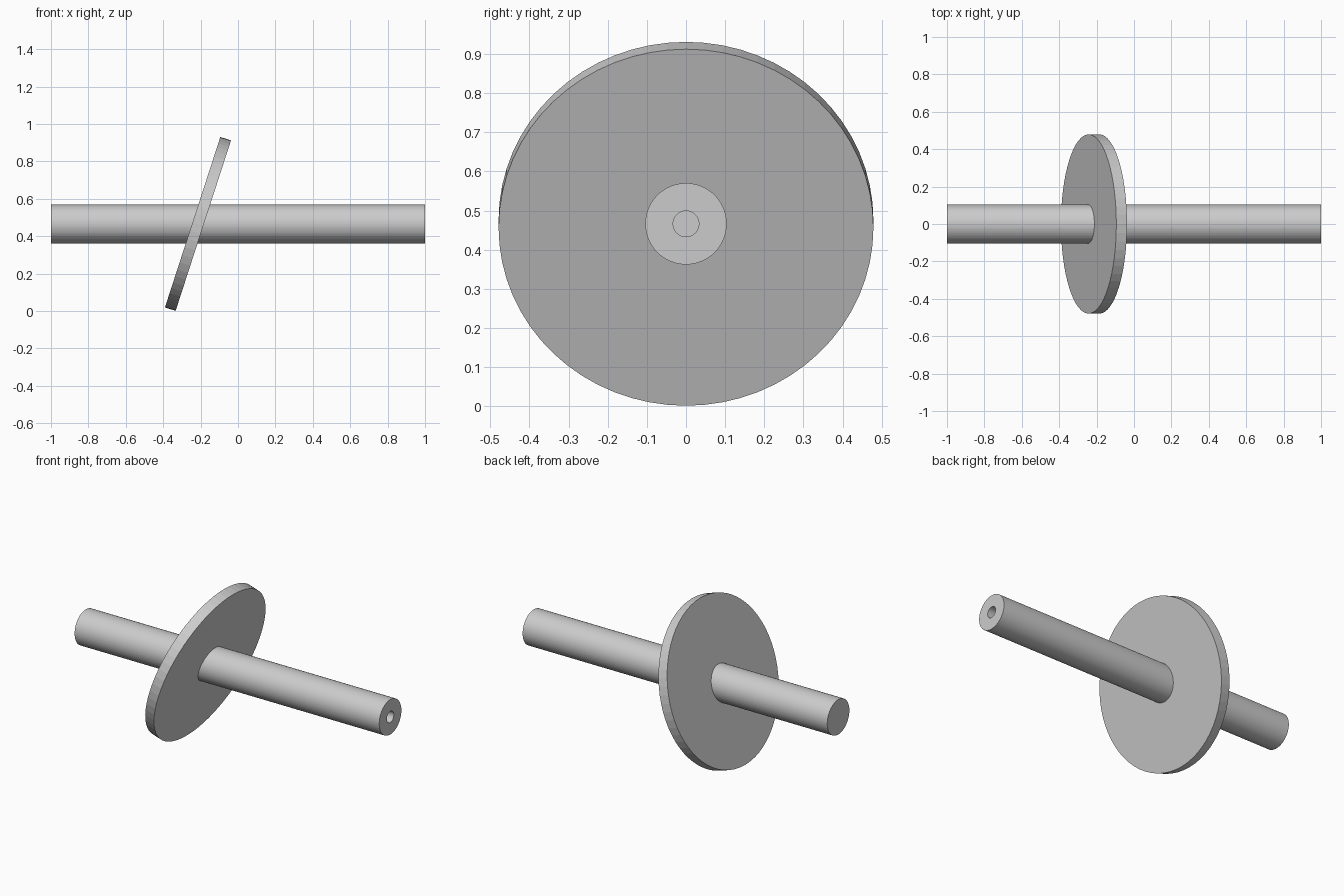
import bpy, bmesh, math
from mathutils import Matrix, Vector

if "Cube" in bpy.data.objects:
    bpy.data.objects.remove(bpy.data.objects["Cube"])

AXIS_Z = 0.466
SIDES = 64


def lathe_x(name, profile, matrix):
    """Revolve (x, radius) points around the local x axis."""
    bm = bmesh.new()
    verts = [bm.verts.new((x, 0, r)) for x, r in profile]
    edges = [bm.edges.new(pair) for pair in zip(verts, verts[1:])]
    bmesh.ops.spin(bm, geom=verts + edges, cent=(0, 0, 0), axis=(1, 0, 0),
                   angle=math.tau, steps=SIDES, use_duplicate=False)
    bmesh.ops.remove_doubles(bm, verts=bm.verts, dist=1e-5)
    bmesh.ops.recalc_face_normals(bm, faces=bm.faces)
    mesh = bpy.data.meshes.new(name)
    bm.to_mesh(mesh)
    bm.free()
    obj = bpy.data.objects.new(name, mesh)
    obj.matrix_world = matrix
    bpy.context.collection.objects.link(obj)
    return obj


# Shaft with a blind centre hole in its right end
lathe_x("shaft",
        [(-1, 0), (-1, 0.104), (1, 0.104), (1, 0.033), (0.85, 0.033), (0.85, 0)],
        Matrix.Translation((0, 0, AXIS_Z)))

# Tilted swash disc carried by the shaft
R, H = 0.479, 0.03
lathe_x("swash_disc",
        [(-H, 0), (-H, R), (H, R), (H, 0)],
        Matrix.Translation(Vector((-0.214, 0, AXIS_Z)))
        @ Matrix.Rotation(math.radians(18), 4, 'Y'))
